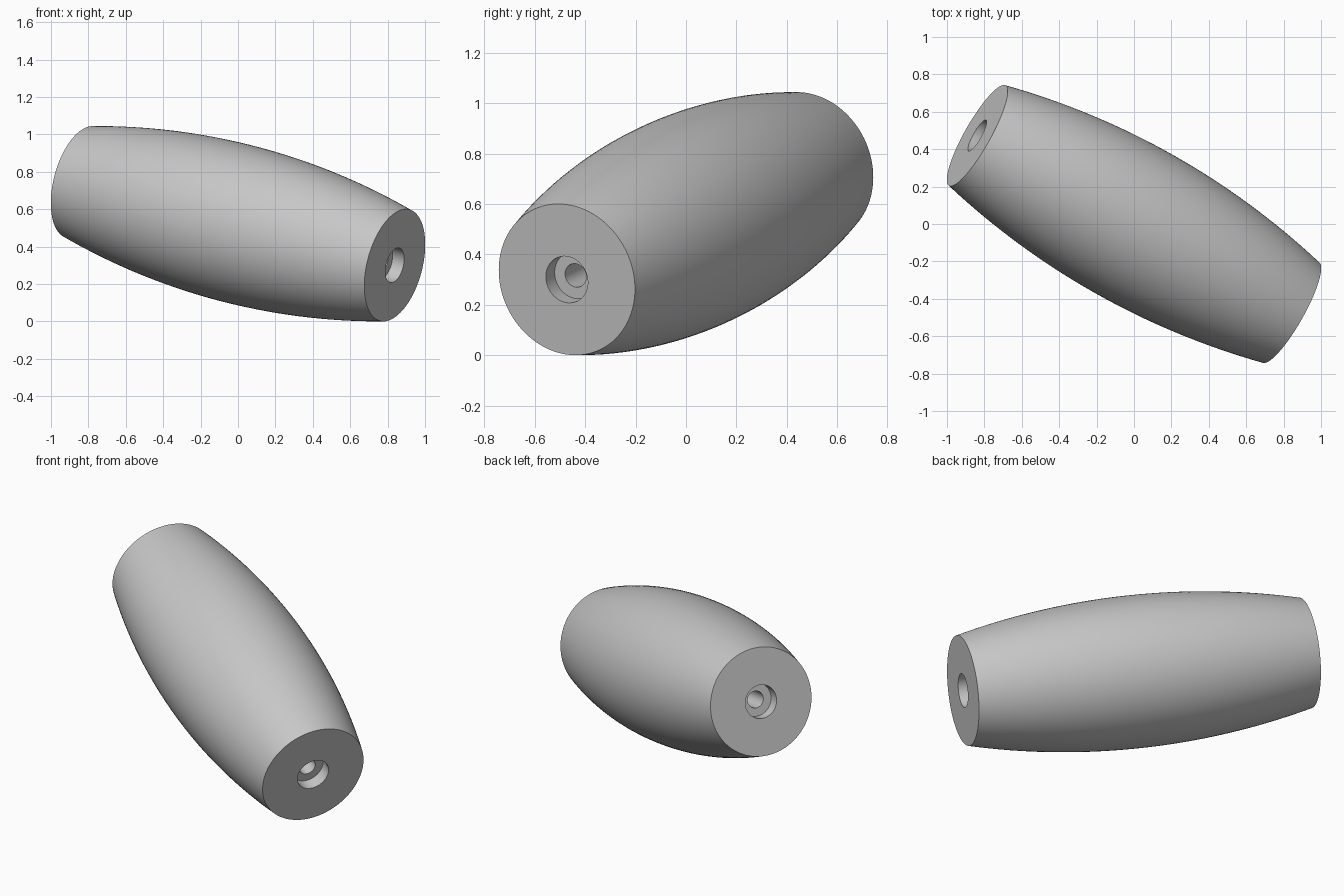
import bpy
import bmesh
import math
from mathutils import Matrix, Vector

if "Cube" in bpy.data.objects:
    bpy.data.objects.remove(bpy.data.objects["Cube"], do_unlink=True)

# Dimensions
END_CENTRE = Vector((0.838, -0.473, -0.222))
HALF = END_CENTRE.length
END_R, MID_R = 0.308, 0.424
BORE_R, BORE_DEPTH, HOLE_R = 0.095, 0.073, 0.048
MID_Z = 0.5225
RINGS, SIDES = 32, 96

grey = bpy.data.materials.new("plain grey")
grey.use_nodes = True
colour = (0.57, 0.57, 0.57, 1)
grey.diffuse_color = colour
grey.node_tree.nodes["Principled BSDF"].inputs["Base Color"].default_value = colour

# Half section: bulged outer arc, then the counterbored through hole
arc_r = (HALF ** 2 + (MID_R - END_R) ** 2) / (2 * (MID_R - END_R))
profile = []
for i in range(RINGS + 1):
    s = -HALF + 2 * HALF * i / RINGS
    profile.append((MID_R - arc_r + math.sqrt(arc_r ** 2 - s ** 2), s))
floor = HALF - BORE_DEPTH
profile += [(BORE_R, HALF), (BORE_R, floor), (HOLE_R, floor),
            (HOLE_R, -floor), (BORE_R, -floor), (BORE_R, -HALF)]

# Revolve the closed section about the grip's axis
bm = bmesh.new()
verts = [bm.verts.new((r, 0, s)) for r, s in profile]
edges = [bm.edges.new((v, verts[(i + 1) % len(verts)])) for i, v in enumerate(verts)]
bmesh.ops.spin(bm, geom=verts + edges, cent=(0, 0, 0), axis=(0, 0, 1),
               angle=2 * math.pi, steps=SIDES, use_merge=True)
bmesh.ops.remove_doubles(bm, verts=bm.verts, dist=0.0001)
bmesh.ops.recalc_face_normals(bm, faces=bm.faces)

# Tilt into place
turn = END_CENTRE.to_track_quat("Z", "Y").to_matrix().to_4x4()
bm.transform(Matrix.Translation((0, 0, MID_Z)) @ turn)

mesh = bpy.data.meshes.new("barrel_grip")
bm.to_mesh(mesh)
bm.free()
mesh.materials.append(grey)
grip = bpy.data.objects.new("barrel_grip", mesh)
bpy.context.collection.objects.link(grip)
bpy.ops.object.select_all(action="DESELECT")
grip.select_set(True)
bpy.context.view_layer.objects.active = grip
bpy.ops.object.shade_smooth_by_angle(angle=math.radians(30))
